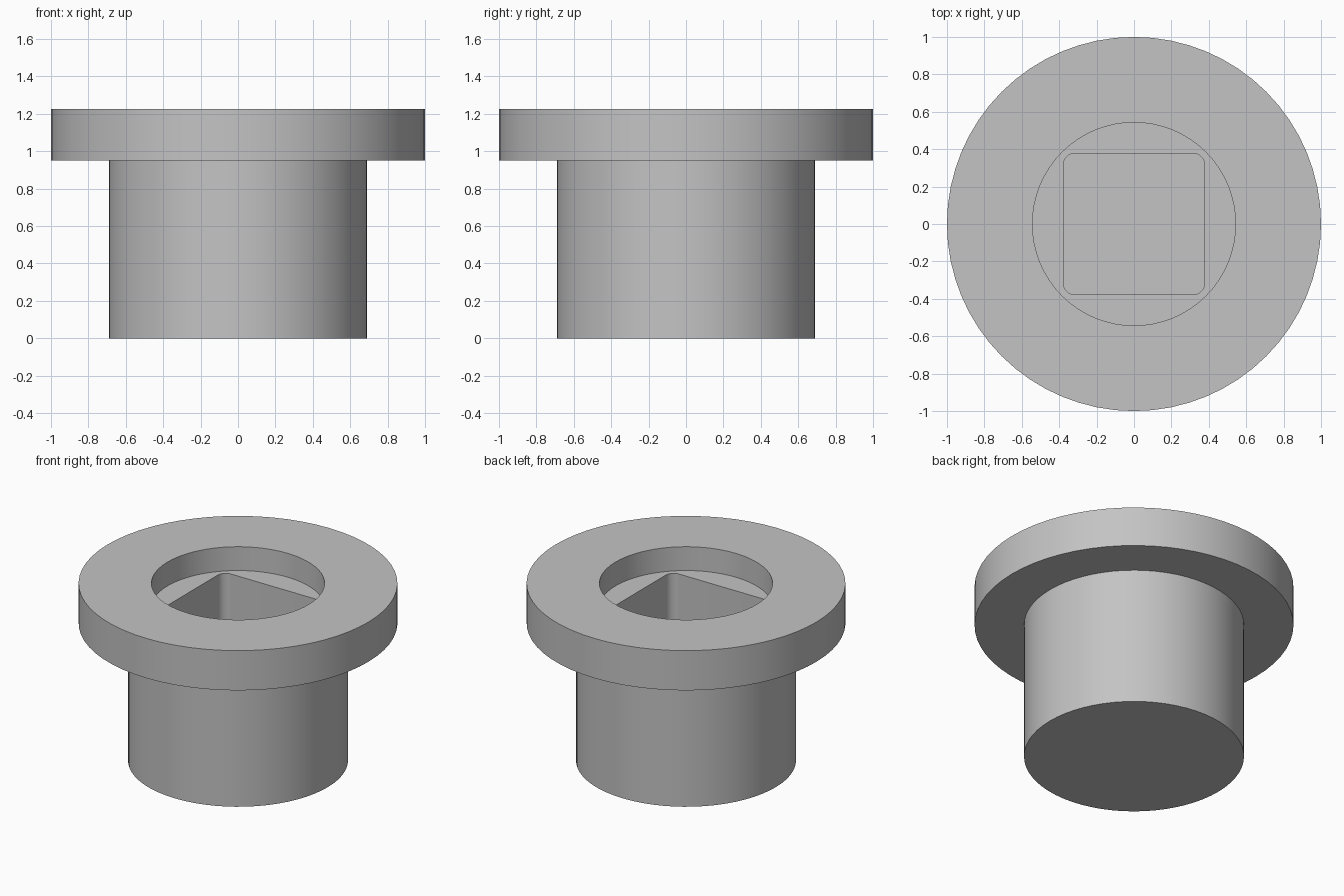
import bpy, bmesh, math
from mathutils import Matrix, Vector

if "Cube" in bpy.data.objects:
    bpy.data.objects.remove(bpy.data.objects["Cube"], do_unlink=True)

SEGMENTS = 64
TOP, FLANGE_BOTTOM, RECESS_FLOOR, SOCKET_FLOOR = 1.225, 0.95, 1.06, 0.28

grey = bpy.data.materials.new("plain grey")
grey.use_nodes = True
grey.diffuse_color = (0.55, 0.55, 0.55, 1)
grey.node_tree.nodes["Principled BSDF"].inputs["Base Color"].default_value = grey.diffuse_color


def make_object(name, bm):
    bmesh.ops.recalc_face_normals(bm, faces=bm.faces)
    mesh = bpy.data.meshes.new(name)
    bm.to_mesh(mesh)
    bm.free()
    mesh.materials.append(grey)
    obj = bpy.data.objects.new(name, mesh)
    bpy.context.collection.objects.link(obj)
    return obj


def lathe(name, profile):
    """Turn an (radius, z) profile round z and cap both ends."""
    bm = bmesh.new()
    rings = []
    for r, z in profile:
        angles = [2 * math.pi * i / SEGMENTS for i in range(SEGMENTS)]
        rings.append([bm.verts.new((r * math.cos(a), r * math.sin(a), z)) for a in angles])
    for low, high in zip(rings, rings[1:]):
        for i in range(SEGMENTS):
            j = (i + 1) % SEGMENTS
            bm.faces.new((low[i], low[j], high[j], high[i]))
    bm.faces.new(rings[0])
    bm.faces.new(rings[-1])
    return make_object(name, bm)


def rounded_square_prism(name, half, radius, z0, z1, steps=8):
    bm = bmesh.new()
    outline = []
    for quarter in range(4):
        turn = Matrix.Rotation(quarter * math.pi / 2, 3, "Z")
        for s in range(steps + 1):
            a = s / steps * math.pi / 2
            corner = Vector((half - radius, half - radius, z0))
            corner += radius * Vector((math.cos(a), math.sin(a), 0))
            outline.append(bm.verts.new(turn @ corner))
    base = bm.faces.new(outline)
    top = bmesh.ops.extrude_face_region(bm, geom=[base], use_keep_orig=True)["geom"]
    moved = [v for v in top if isinstance(v, bmesh.types.BMVert)]
    bmesh.ops.translate(bm, verts=moved, vec=(0, 0, z1 - z0))
    return make_object(name, bm)


# Flanged plug with a round recess in its top
plug = lathe("flanged_plug", [
    (0.69, 0), (0.69, FLANGE_BOTTOM), (1, FLANGE_BOTTOM), (1, TOP),
    (0.543, TOP), (0.543, RECESS_FLOOR)])

# Square socket sunk into the recess floor
cutter = rounded_square_prism("socket_cutter", 0.377, 0.06, SOCKET_FLOOR, TOP + 0.1)
cutter.hide_render = True

bpy.context.view_layer.objects.active = plug
plug.select_set(True)
cut = plug.modifiers.new("square_socket", "BOOLEAN")
cut.operation = "DIFFERENCE"
cut.solver = "EXACT"
cut.object = cutter
bpy.ops.object.modifier_apply(modifier=cut.name)
bpy.data.objects.remove(cutter, do_unlink=True)

# Smooth round walls with crisp rims
bpy.ops.object.shade_smooth_by_angle(angle=math.radians(30))
